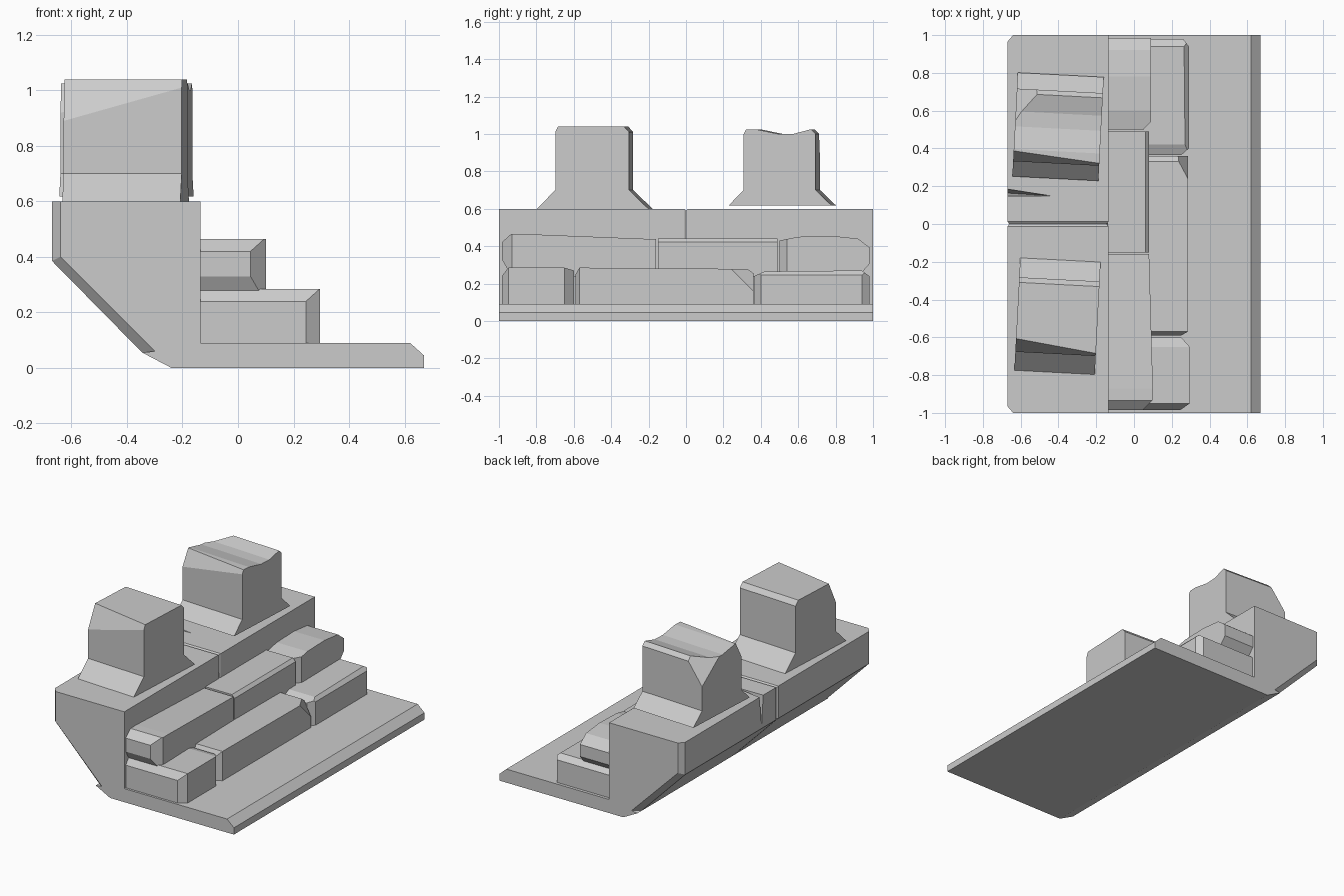
import bpy, bmesh, math
from mathutils import Vector

cube = bpy.data.objects.get("Cube")
if cube:
    bpy.data.objects.remove(cube, do_unlink=True)

stone = bpy.data.materials.new("stone grey")
stone.use_nodes = True
GREY = (0.6, 0.6, 0.6, 1)
stone.diffuse_color = GREY
stone.node_tree.nodes["Principled BSDF"].inputs["Base Color"].default_value = GREY
stone.node_tree.nodes["Principled BSDF"].inputs["Roughness"].default_value = 0.8


def finish(bm, name):
    bmesh.ops.recalc_face_normals(bm, faces=bm.faces)
    mesh = bpy.data.meshes.new(name)
    bm.to_mesh(mesh)
    bm.free()
    mesh.materials.append(stone)
    obj = bpy.data.objects.new(name, mesh)
    bpy.context.collection.objects.link(obj)
    return obj


def loft(sections):
    """Skin a list of closed sections with equal point counts."""
    bm = bmesh.new()
    rings = [[bm.verts.new(p) for p in s] for s in sections]
    for a, b in zip(rings, rings[1:]):
        for i in range(len(a)):
            j = (i + 1) % len(a)
            bm.faces.new((a[i], a[j], b[j], b[i]))
    bm.faces.new(rings[0])
    bm.faces.new(rings[-1])
    bmesh.ops.recalc_face_normals(bm, faces=bm.faces)
    return bm


def block(name, profile, x0, x1, cuts=()):
    """Extrude a (y, z) profile along x, then slice corners off by three-point planes."""
    bm = loft([[(x, y, z) for y, z in profile] for x in (x0, x1)])
    centre = sum((v.co for v in bm.verts), Vector()) / len(bm.verts)
    for cut in cuts:
        a, b, c = map(Vector, cut)
        normal = (b - a).cross(c - a).normalized()
        if normal.dot(centre - a) > 0:
            normal = -normal
        res = bmesh.ops.bisect_plane(bm, geom=bm.verts[:] + bm.edges[:] + bm.faces[:],
                                     plane_co=a, plane_no=normal, clear_outer=True)
        edges = [e for e in res["geom_cut"] if isinstance(e, bmesh.types.BMEdge)]
        bmesh.ops.edgeloop_fill(bm, edges=edges)
    return finish(bm, name)


# Wall and floor: one profile lofted along y, with chamfered back corners and a centre groove
FRONT = [(-0.135, 0.09), (0.62, 0.09), (0.67, 0.045), (0.67, 0), (-0.24, 0)]


def wall_section(y, kind):
    if kind == "end":
        back = [(-0.345, 0.055), (-0.30, 0.06), (-0.64, 0.40), (-0.64, 0.60), (-0.135, 0.60)]
    elif kind == "groove":
        back = [(-0.345, 0.055), (-0.35, 0.06), (-0.66, 0.385), (-0.66, 0.59), (-0.145, 0.59)]
    else:
        back = [(-0.345, 0.055), (-0.35, 0.06), (-0.67, 0.385), (-0.67, 0.60), (-0.135, 0.60)]
    return [(x, y, z) for x, z in FRONT + back]


stations = [(-1, "end"), (-0.965, "full"), (-0.012, "full"), (0, "groove"),
            (0.012, "full"), (0.965, "full"), (1, "end")]
wall = finish(loft([wall_section(y, k) for y, k in stations]), "wall_and_floor")

# Crack in the back of the wall
bm = bmesh.new()
v = [bm.verts.new(p) for p in ((-0.69, 0.145, 0.62), (-0.69, 0.19, 0.62),
                               (-0.42, 0.148, 0.62), (-0.69, 0.165, 0.38))]
for i, j, k in ((0, 1, 2), (0, 1, 3), (1, 2, 3), (0, 2, 3)):
    bm.faces.new((v[i], v[j], v[k]))
cutter = finish(bm, "crack_cutter")
cutter.hide_render = True
cutter.hide_set(True)
cutter.display_type = 'WIRE'
mod = wall.modifiers.new("crack", 'BOOLEAN')
mod.operation = 'DIFFERENCE'
mod.solver = 'EXACT'
mod.object = cutter

# Battlements: flared foot, straight body, broken top; both turned slightly
TURN = math.radians(-3)
front = block(
    "front_battlement",
    [(-0.298, 0.60), (0.298, 0.60), (0.195, 0.70), (0.195, 1.01), (0.168, 1.04),
     (-0.20, 1.04), (-0.20, 0.70)],
    -0.213, 0.213,
    [((-0.213, -0.20, 0.89), (0.213, -0.20, 1.01), (-0.213, -0.13, 1.04))])
front.location = (-0.405, -0.488, 0)
front.rotation_euler.z = TURN

back = block(
    "back_battlement",
    [(-0.275, 0.618), (0.275, 0.618), (0.19, 0.70), (0.19, 1.0), (0.165, 1.025),
     (0.07, 1.0), (-0.01, 1.0), (-0.13, 1.025), (-0.195, 1.025), (-0.195, 0.70)],
    -0.228, 0.228,
    [((-0.228, -0.195, 0.92), (0.228, -0.195, 1.0), (-0.228, -0.14, 1.025)),
     ((-0.228, 0.02, 1.0), (-0.12, 0.165, 1.025), (-0.228, 0.19, 0.86))])
back.location = (-0.402, 0.515, 0)
back.rotation_euler.z = TURN


def upright(x0, y0, x1, y1):
    """Vertical plane through two plan points."""
    return ((x0, y0, 0), (x1, y1, 0), (x0, y0, 1))


def top_edge(x, drop, y0, z0, y1, z1):
    """Sloped plane along the long upper front edge."""
    return ((x, y0, z0 - drop), (x, y1, z1 - drop), (x - drop, y0, z0))


X = -0.14  # all steps start inside the wall

# Upper step stones
block("upper_step_front",
      [(-0.985, 0.33), (-0.93, 0.235), (-0.16, 0.235), (-0.16, 0.437), (-0.87, 0.465),
       (-0.935, 0.465), (-0.985, 0.42)], X, 0.10,
      [upright(0.045, -0.985, 0.10, -0.93), upright(0.10, -0.87, 0.08, -0.16)])
block("upper_step_middle",
      [(-0.15, 0.235), (0.49, 0.235), (0.49, 0.442), (-0.15, 0.442)], X, 0.08,
      [top_edge(0.08, 0.02, -0.15, 0.442, 0.49, 0.442)])
block("upper_step_back",
      [(0.50, 0.235), (0.92, 0.235), (0.985, 0.31), (0.985, 0.39), (0.92, 0.44),
       (0.78, 0.455), (0.60, 0.45), (0.50, 0.43)], X, 0.09,
      [upright(0.05, 0.50, 0.09, 0.54)])

# Lower step stones
block("lower_step_front",
      [(-0.985, 0.08), (-0.60, 0.08), (-0.60, 0.27), (-0.65, 0.285), (-0.95, 0.285),
       (-0.985, 0.24)], X, 0.295,
      [upright(0.245, -0.985, 0.295, -0.95), upright(0.295, -0.65, 0.25, -0.60)])
block("lower_step_middle",
      [(-0.59, 0.08), (0.36, 0.08), (0.36, 0.255), (0.33, 0.278), (-0.57, 0.285),
       (-0.59, 0.25)], X, 0.285,
      [((0.285, 0.24, 0.28), (0.285, 0.36, 0.16), (0.22, 0.36, 0.28)),
       upright(0.285, -0.57, 0.25, -0.59)])
block("lower_step_back",
      [(0.365, 0.08), (0.98, 0.08), (0.98, 0.24), (0.94, 0.27), (0.42, 0.265),
       (0.365, 0.24)], X, 0.29,
      [upright(0.25, 0.365, 0.29, 0.40), upright(0.26, 0.98, 0.29, 0.94),
       top_edge(0.29, 0.025, 0.365, 0.27, 0.98, 0.27)])
